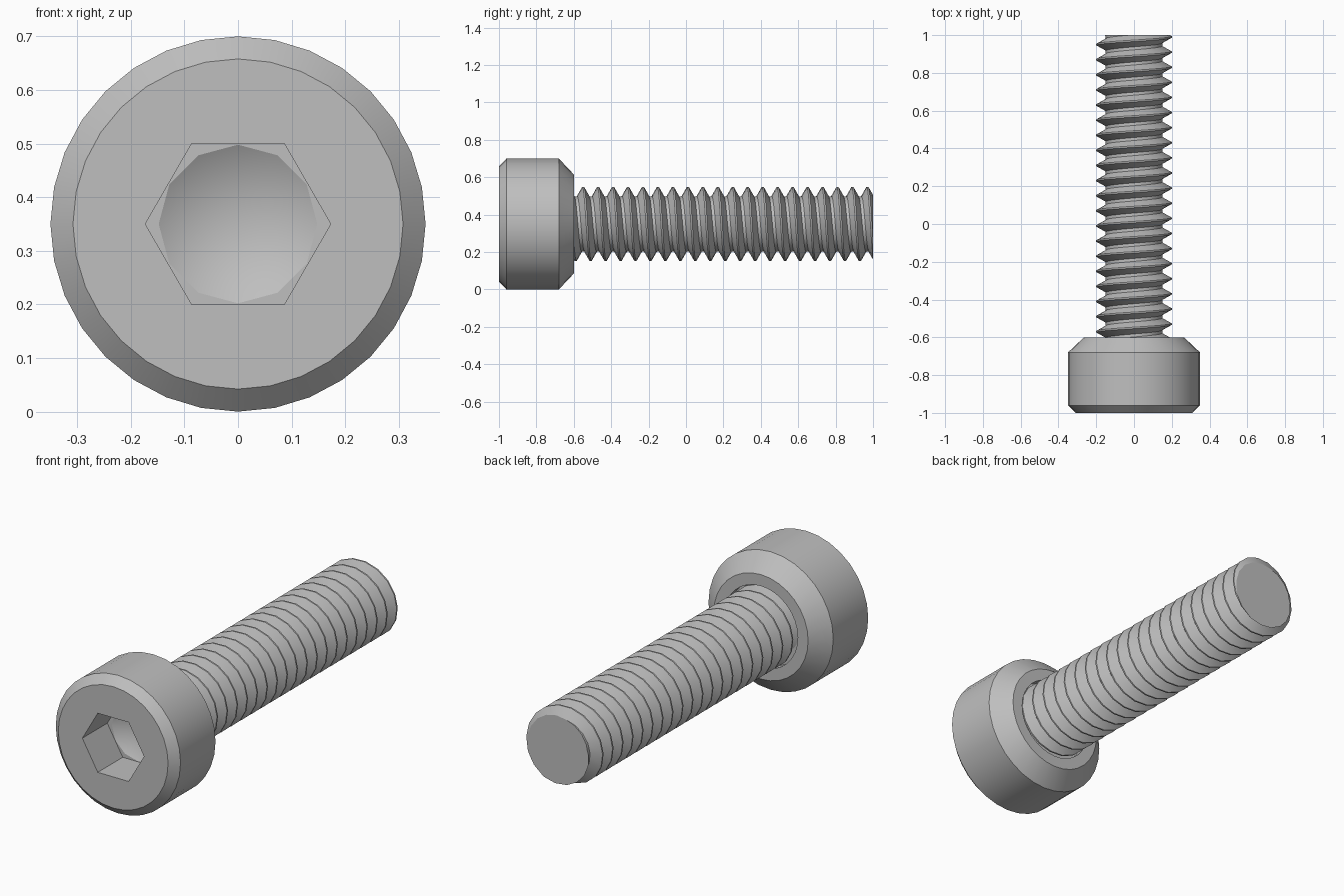
import bpy
import bmesh
from math import sin, cos, pi, radians
from mathutils import Vector

cube = bpy.data.objects.get("Cube")
if cube:
    bpy.data.objects.remove(cube, do_unlink=True)

AXIS_Z = 0.35      # height of the screw axis, which runs along y
END_Y = 1.0
SEAT_Y = -0.64     # floor of the shallow recess behind the head

steel = bpy.data.materials.new("grey steel")
steel.use_nodes = True
steel.diffuse_color = (0.52, 0.52, 0.52, 1)
steel.node_tree.nodes["Principled BSDF"].inputs["Base Color"].default_value = steel.diffuse_color


def finish(bm, name):
    """Turn the bmesh into a smooth-shaded object with sharp edges kept."""
    bmesh.ops.recalc_face_normals(bm, faces=bm.faces[:])
    mesh = bpy.data.meshes.new(name)
    bm.to_mesh(mesh)
    bm.free()
    mesh.materials.append(steel)
    obj = bpy.data.objects.new(name, mesh)
    bpy.context.collection.objects.link(obj)
    bpy.ops.object.select_all(action='DESELECT')
    obj.select_set(True)
    bpy.context.view_layer.objects.active = obj
    bpy.ops.object.shade_smooth_by_angle(angle=radians(25))
    return obj


def ring(bm, radius, y, sides, start=0.0):
    """Closed loop of vertices around the screw axis."""
    angles = [start + 2 * pi * i / sides for i in range(sides)]
    return [bm.verts.new((radius * cos(a), y, AXIS_Z + radius * sin(a))) for a in angles]


def skin(bm, a, b):
    """Quads between two rings with equal vertex counts."""
    n = len(a)
    for i in range(n):
        j = (i + 1) % n
        bm.faces.new((a[i], a[j], b[j], b[i]))


def flat_annulus(bm, a, b):
    """Flat face between two rings with different vertex counts."""
    edges = []
    for loop in (a, b):
        for i, v in enumerate(loop):
            w = loop[(i + 1) % len(loop)]
            edges.append(bm.edges.get((v, w)) or bm.edges.new((v, w)))
    bmesh.ops.triangle_fill(bm, edges=edges, use_beauty=True, normal=Vector((0, -1, 0)))


# Head: chamfered cylinder with a shallow recess around the shank
bm = bmesh.new()
outline = [(0.308, -1), (0.35, -0.96), (0.35, -0.68), (0.265, -0.6),
           (0.207, -0.6), (0.207, SEAT_Y)]
rings = [ring(bm, r, y, 32) for r, y in outline]
for a, b in zip(rings, rings[1:]):
    skin(bm, a, b)
bm.faces.new(rings[-1])

# Hexagonal socket with a conical drill point
mouth = ring(bm, 0.173, -1, 6)
floor = ring(bm, 0.173, -0.8, 6)
drill = ring(bm, 0.148, -0.8, 12)
tip = bm.verts.new((0, -0.715, AXIS_Z))
skin(bm, mouth, floor)
for i in range(12):
    bm.faces.new((drill[i], drill[(i + 1) % 12], tip))
flat_annulus(bm, rings[0], mouth)
flat_annulus(bm, floor, drill)
finish(bm, "socket_head")

# Threaded shank: one tooth profile swept along a right-hand helix
PITCH, STEPS, TURNS = 0.08, 18, 23
START_Y = -0.778
tooth = [(0, 0.15), (0.016, 0.15), (0.044, 0.2), (0.052, 0.2), (PITCH, 0.15)]
bm = bmesh.new()
previous = None
for i in range(STEPS * TURNS + 1):
    a = 2 * pi * i / STEPS
    y = START_Y + PITCH * i / STEPS
    row = [bm.verts.new((-r * cos(a), y + dy, AXIS_Z + r * sin(a))) for dy, r in tooth]
    if previous:
        for k in range(len(tooth) - 1):
            bm.faces.new((previous[k], row[k], row[k + 1], previous[k + 1]))
    previous = row
bmesh.ops.remove_doubles(bm, verts=bm.verts[:], dist=0.0005)

# Trim both ends flat and cap them
for y, direction in ((SEAT_Y, -1), (END_Y, 1)):
    bmesh.ops.bisect_plane(bm, geom=bm.verts[:] + bm.edges[:] + bm.faces[:], dist=0.00001,
                           plane_co=(0, y, AXIS_Z), plane_no=(0, direction, 0),
                           clear_outer=True)
bmesh.ops.holes_fill(bm, edges=[e for e in bm.edges if e.is_boundary], sides=0)
finish(bm, "threaded_shank")
